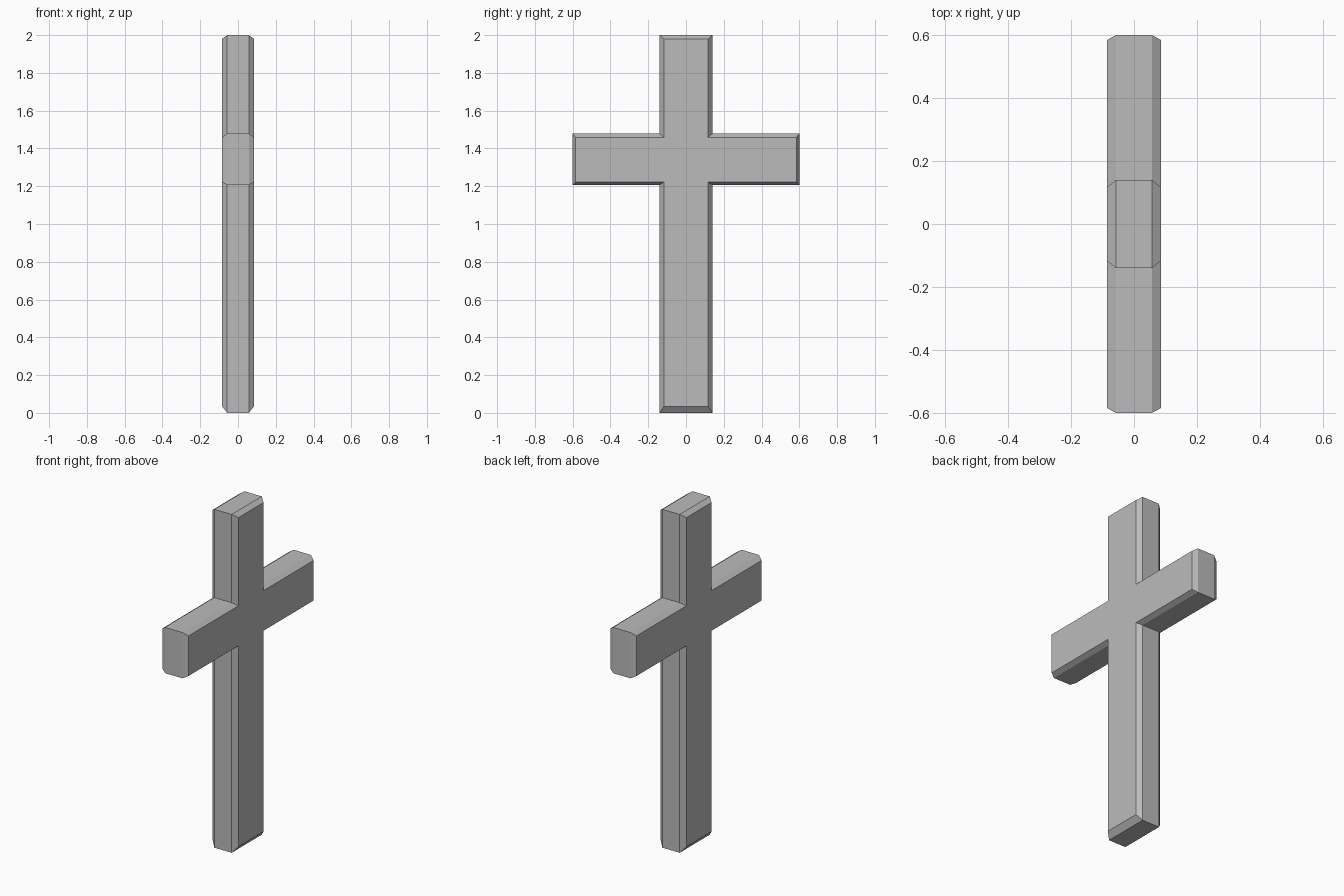
import bpy
import bmesh

cube = bpy.data.objects.get("Cube")
if cube:
    bpy.data.objects.remove(cube, do_unlink=True)

# Plain stone grey
stone = bpy.data.materials.new("stone_grey")
stone.use_nodes = True
grey = (0.5, 0.5, 0.5, 1)
stone.diffuse_color = grey
stone.node_tree.nodes["Principled BSDF"].inputs["Base Color"].default_value = grey


def cross_outline(stem, arm, bottom, arm_low, arm_high, top):
    """Cross profile in y and z: one half, then its mirror."""
    half = [(stem, bottom), (stem, arm_low), (arm, arm_low),
            (arm, arm_high), (stem, arm_high), (stem, top)]
    return half + [(-y, z) for y, z in reversed(half)]


rim = cross_outline(0.14, 0.6, 0, 1.207, 1.478, 2)
face = cross_outline(0.117, 0.585, 0.035, 1.222, 1.459, 1.98)

# Stack the profiles through the thickness, with chamfered edges
bm = bmesh.new()
layers = [(-0.085, face), (-0.057, rim), (0.057, rim), (0.085, face)]
rings = [[bm.verts.new((x, y, z)) for y, z in outline] for x, outline in layers]
for a, b in zip(rings, rings[1:]):
    for i in range(len(a)):
        j = (i + 1) % len(a)
        bm.faces.new((a[i], a[j], b[j], b[i]))
bm.faces.new(rings[0])
bm.faces.new(rings[-1])
bmesh.ops.recalc_face_normals(bm, faces=bm.faces)

mesh = bpy.data.meshes.new("cross")
bm.to_mesh(mesh)
bm.free()
mesh.materials.append(stone)
cross = bpy.data.objects.new("cross", mesh)
bpy.context.collection.objects.link(cross)
